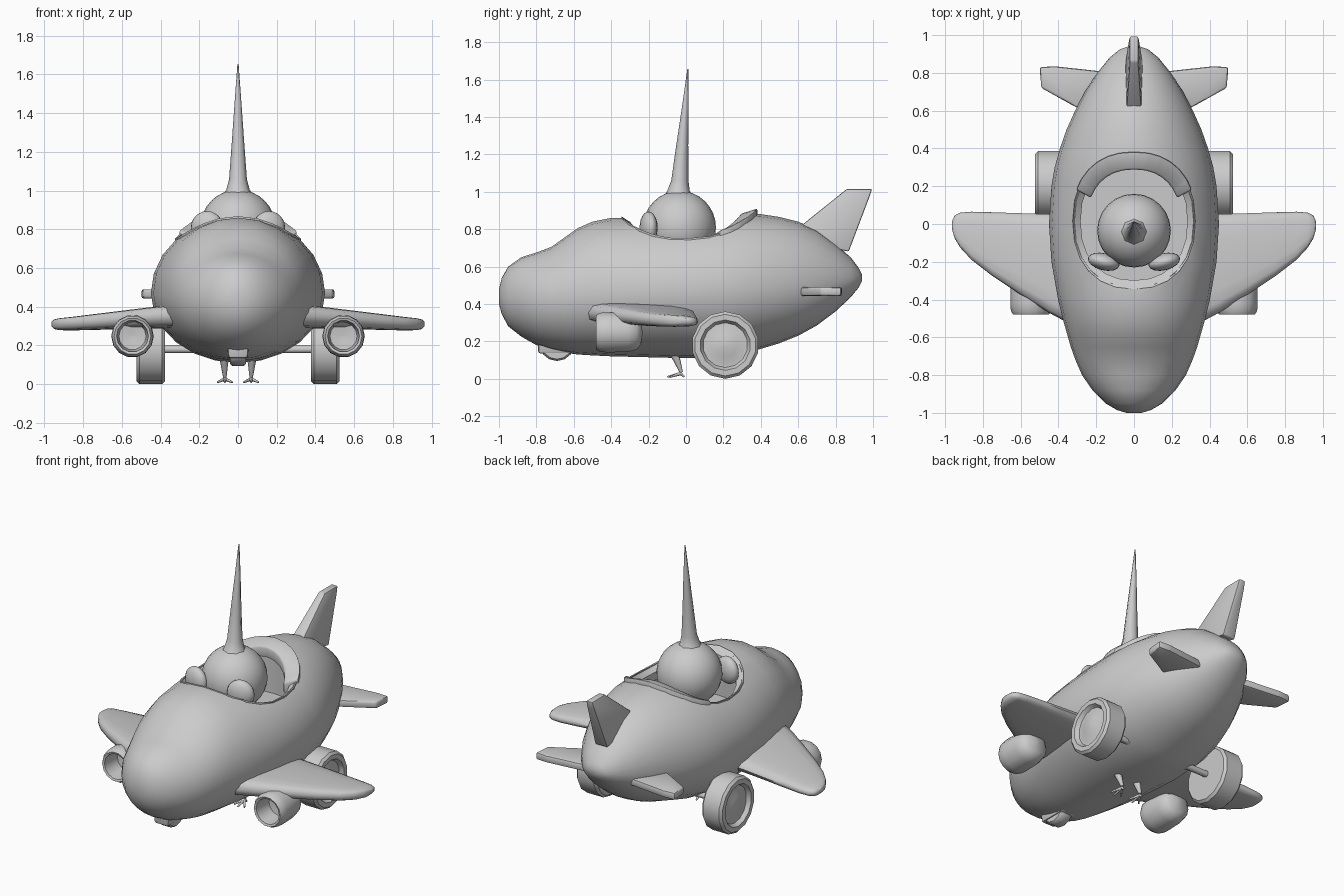
import bpy, bmesh, math
from mathutils import Vector, Matrix

if "Cube" in bpy.data.objects:
    bpy.data.objects.remove(bpy.data.objects["Cube"])

def finish(name, bm, bevel=0, angle=40):
    bmesh.ops.remove_doubles(bm, verts=bm.verts, dist=1e-5)
    bmesh.ops.recalc_face_normals(bm, faces=bm.faces)
    if bevel:
        bmesh.ops.bevel(bm, geom=bm.edges[:], offset=bevel, segments=2, affect='EDGES', profile=0.5)
    me = bpy.data.meshes.new(name)
    bm.to_mesh(me)
    bm.free()
    ob = bpy.data.objects.new(name, me)
    bpy.context.collection.objects.link(ob)
    smooth(ob, angle)
    return ob

def smooth(ob, angle):
    bpy.ops.object.select_all(action='DESELECT')
    ob.select_set(True)
    bpy.context.view_layer.objects.active = ob
    bpy.ops.object.shade_smooth_by_angle(angle=math.radians(angle))

def loft(name, rings, closed=False, bevel=0, angle=40):
    bm = bmesh.new()
    vs = [[bm.verts.new(p) for p in r] for r in rings]
    pairs = list(zip(vs, vs[1:])) + ([(vs[-1], vs[0])] if closed else [])
    for a, b in pairs:
        for i in range(len(a)):
            j = (i + 1) % len(a)
            bm.faces.new((a[i], a[j], b[j], b[i]))
    if not closed:
        bm.faces.new(vs[0])
        bm.faces.new(vs[-1])
    return finish(name, bm, bevel, angle)

def lathe(name, profile, center, axis, n=12, angle=40):
    # profile: (radius, distance along axis)
    rot = Vector((0, 0, 1)).rotation_difference(Vector(axis)).to_matrix()
    c = Vector(center)
    return loft(name, [[c + rot @ Vector((max(r, .001) * math.cos(2 * math.pi * i / n),
                                          max(r, .001) * math.sin(2 * math.pi * i / n), h))
                        for i in range(n)] for r, h in profile], angle=angle)

def ball(name, center, radii, turn=0, u=24, v=16):
    bm = bmesh.new()
    m = Matrix.Translation(center) @ Matrix.Rotation(turn, 4, 'Z') @ Matrix.Diagonal((*radii, 1))
    bmesh.ops.create_uvsphere(bm, u_segments=u, v_segments=v, radius=1, matrix=m)
    return finish(name, bm, angle=60)

def rod(name, a, b, r0, r1, n=8):
    a, b = Vector(a), Vector(b)
    return lathe(name, [(r0, 0), (r1, (b - a).length)], a, (b - a).normalized(), n, 60)

# Fuselage stations: y, half width, bottom, widest height, top
ST = [(-1, .04, .40, .44, .48), (-.985, .09, .345, .435, .54), (-.95, .15, .28, .43, .60),
      (-.88, .22, .225, .43, .65), (-.8, .275, .18, .43, .675), (-.72, .31, .155, .435, .705),
      (-.65, .335, .14, .44, .755), (-.58, .355, .13, .45, .805), (-.5, .378, .125, .455, .84),
      (-.4, .402, .12, .46, .86), (-.2, .437, .115, .47, .86), (0, .45, .11, .47, .865),
      (.2, .437, .11, .475, .88), (.3, .42, .13, .48, .885), (.4, .392, .16, .485, .88),
      (.5, .357, .19, .49, .865), (.6, .312, .23, .50, .84), (.7, .26, .285, .51, .795),
      (.8, .195, .36, .52, .72), (.88, .13, .435, .53, .65), (.925, .075, .49, .535, .59),
      (.94, .03, .52, .54, .56)]

def hull_top(x, y):
    for a, b in zip(ST, ST[1:]):
        if a[0] <= y <= b[0]:
            t = (y - a[0]) / (b[0] - a[0])
            w, zc, zt = (a[k] + t * (b[k] - a[k]) for k in (1, 3, 4))
            return zc + (zt - zc) * math.sqrt(max(0, 1 - (x / w) ** 2))

def hull_ring(s, n=24):
    y, w, zb, zc, zt = s
    out = []
    for i in range(n):
        a = 2 * math.pi * i / n
        sn = math.sin(a)
        out.append((w * math.cos(a), y, zc + sn * ((zt - zc) if sn > 0 else (zc - zb))))
    return out

def opening(a, k=1.0):
    # slightly squared oval of the cockpit
    c, s = math.cos(a), math.sin(a)
    return (k * .325 * math.copysign(abs(c) ** .88, c), .015 + k * .36 * math.copysign(abs(s) ** .88, s))

fuselage = loft("fuselage", [hull_ring(s) for s in ST], angle=50)
N = 24
cutter = loft("cockpit_cutter", [[(*opening(2 * math.pi * i / N, .97), z) for i in range(N)] for z in (.55, 1.2)])
cutter.hide_render = True
mod = fuselage.modifiers.new("cockpit", 'BOOLEAN')
mod.object = cutter
mod.operation = 'DIFFERENCE'
mod.solver = 'EXACT'
bpy.context.view_layer.objects.active = fuselage
bpy.ops.object.modifier_apply(modifier="cockpit")
bpy.data.objects.remove(cutter)
smooth(fuselage, 40)

# Cockpit rim and raised rear cushion
def band(a, k0, k1, lo, hi):
    xo, yo = opening(a, k1)
    xi, yi = opening(a, k0)
    zo = hull_top(xo, yo)
    return [(xi, yi, zo + lo - .03), (xo, yo, zo + lo), (xo, yo, zo + hi), (xi, yi, zo + hi - .03)]

loft("cockpit_rim", [band(2 * math.pi * i / N, .87, 1.0, -.045, .008) for i in range(N)], closed=True)
loft("cockpit_cushion", [band(math.radians(24 + 132 * i / 12), .76, 1.02, -.04, .03) for i in range(13)], bevel=.01)

# Pilot head, horn, eyes
ball("pilot_head", (0, -.035, .81), (.195, .195, .195))
horn = [(.98, -.04, .075), (1.005, -.04, .06), (1.06, -.033, .046), (1.25, -.02, .032), (1.45, -.004, .018), (1.655, .01, .003)]
loft("pilot_horn", [[(r * math.cos(math.pi * i / 4), yc + r * math.sin(math.pi * i / 4), z) for i in range(8)]
                    for z, yc, r in horn], angle=60)

# Tail fin
fin = [(.57, .74), (.58, .79), (.86, 1.015), (.995, 1.015), (.98, .97), (.87, .68)]
def fin_w(z):
    return .045 - .022 * max(0, (z - .75) / .26)
loft("tail_fin", [[(s * fin_w(z), y, z) for y, z in fin] for s in (-1, 1)], bevel=.008)

# Nose wheel and housing
lathe("nose_wheel", [(.06, -.042), (.085, -.042), (.095, -.03), (.095, .03), (.085, .042), (.06, .042)],
      (0, -.69, .19), (1, 0, 0), 14)
loft("nose_wheel_housing", [[(x, y, z) for x, y in ((-w, -.79), (w, -.79), (w, -.59), (-w, -.59))]
                            for z, w in ((.135, .05), (.25, .06))], bevel=.012)
rod("wheel_axle", (-.46, .21, .18), (.46, .21, .18), .02, .02)

# Wing sections: x, leading y, trailing y, bottom, top
WING = [(.3, -.55, .05, .29, .425), (.45, -.47, .052, .288, .41), (.6, -.375, .057, .285, .39),
        (.75, -.275, .062, .28, .37), (.86, -.19, .065, .278, .355), (.92, -.125, .06, .279, .348),
        (.95, -.075, .045, .285, .34), (.963, -.03, .015, .30, .325)]

def wing_ring(s, sec, n=16):
    x, y0, y1, z0, z1 = sec
    r = []
    for i in range(n):
        c, q = math.cos(2 * math.pi * i / n), math.sin(2 * math.pi * i / n)
        # upper surface slopes down toward the trailing edge
        top = z1 - .025 * (c + 1) / 2 * (z1 - z0) / .1
        r.append((s * x, (y0 + y1) / 2 + (y1 - y0) / 2 * math.copysign(abs(c) ** .7, c),
                  (z0 + top) / 2 + (top - z0) / 2 * math.copysign(abs(q) ** .6, q)))
    return r

for s, side in ((1, "right"), (-1, "left")):
    ball(side + "_eye", (s * .16, -.2, .808), (.086, .045, .086), s * math.radians(14), 16, 12)
    loft(side + "_wing", [wing_ring(s, w) for w in WING], angle=50)
    # Engine pod with hollow intake
    lathe(side + "_engine", [(0, .13), (.07, .12), (.082, .005), (.095, 0), (.107, .02), (.11, .06), (.107, .17),
                             (.095, .215), (.065, .24), (0, .248)], (s * .545, -.48, .248), (0, 1, 0), 14)
    # Tailplane
    plan = [(.18, .57), (.31, .62), (.49, .72), (.50, .83), (.42, .835), (.1, .80)]
    loft(side + "_tailplane", [[(s * x, y, z) for x, y in plan] for z in (.443, .49)], bevel=.012)
    # Main wheel with dished hub
    lathe(side + "_wheel", [(0, -.07), (.165, -.07), (.18, -.055), (.18, .06), (.165, .075), (.135, .075), (.12, .05),
                            (.105, .05), (.06, .065), (0, .07)], (s * .448, .21, .18), (s, 0, 0), 14)
    # Pilot leg and toes poking out below
    knee, ankle = (s * .072, -.06, .13), (s * .068, -.025, .035)
    rod(side + "_leg", knee, ankle, .024, .009)
    foot = (s * .068, -.03, .028)
    for k, (dx, dy) in enumerate(((-.038, -.055), (0, -.07), (.038, -.055), (0, .022))):
        rod(f"{side}_toe_{k + 1}", foot, (foot[0] + dx, foot[1] + dy, .01), .01, .005, 6)
